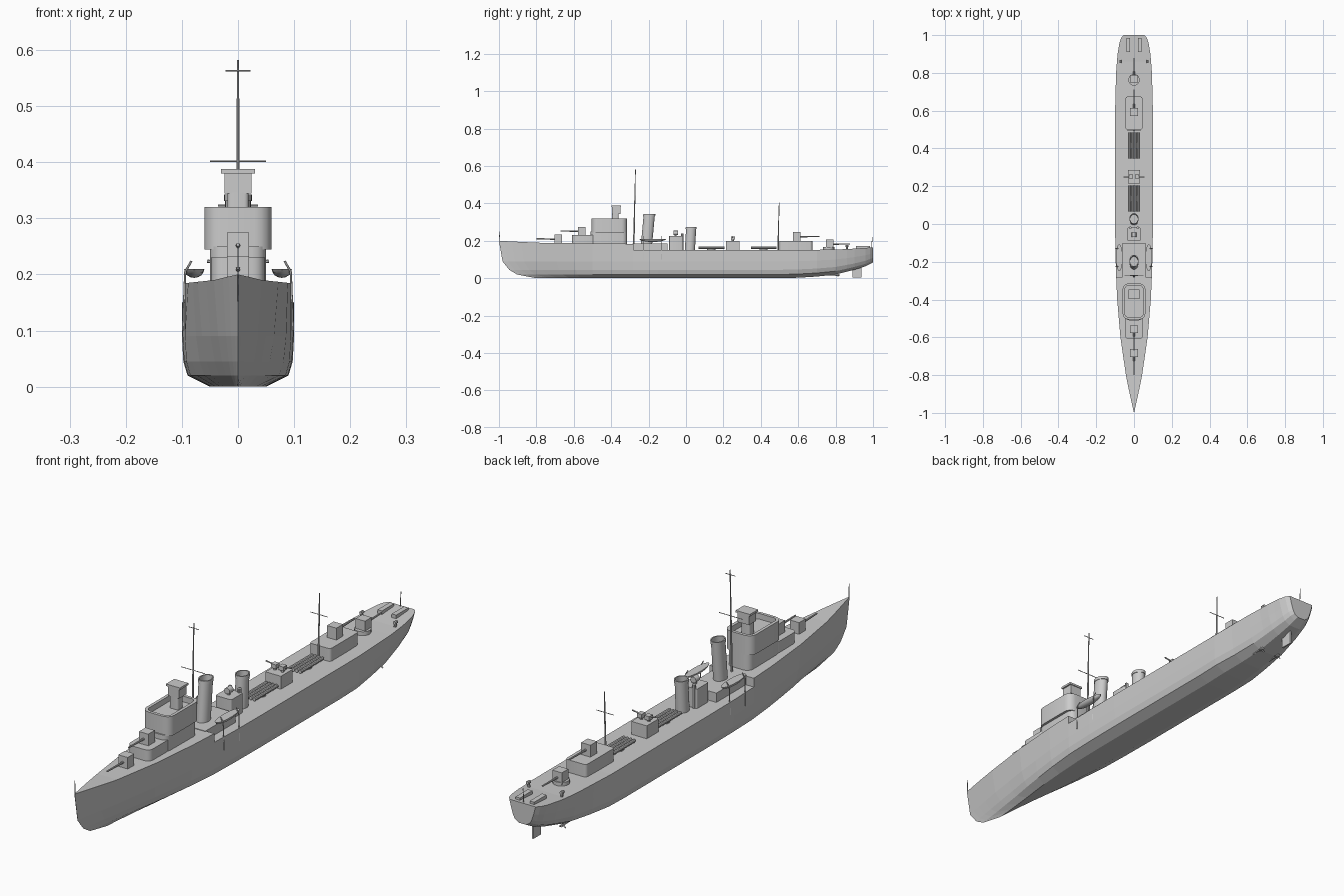
import bpy, bmesh, math
from mathutils import Vector, Matrix

if "Cube" in bpy.data.objects:
    bpy.data.objects.remove(bpy.data.objects["Cube"])


def finish(name, bm, smooth=False):
    bmesh.ops.recalc_face_normals(bm, faces=bm.faces)
    me = bpy.data.meshes.new(name)
    bm.to_mesh(me)
    bm.free()
    ob = bpy.data.objects.new(name, me)
    bpy.context.collection.objects.link(ob)
    if smooth:
        bpy.ops.object.select_all(action='DESELECT')
        ob.select_set(True)
        bpy.context.view_layer.objects.active = ob
        bpy.ops.object.shade_smooth_by_angle(angle=math.radians(35))
    return ob


def block(name, x, y, z, r=0, well=0, rim=0.012):
    """Box from (min, max) ranges; r rounds upright edges, well sinks the top."""
    bm = bmesh.new()
    bmesh.ops.create_cube(bm, size=1)
    for v in bm.verts:
        for i, (a, b) in enumerate((x, y, z)):
            v.co[i] = a if v.co[i] < 0 else b
    if r:
        up = [e for e in bm.edges if abs(e.verts[0].co.z - e.verts[1].co.z) > 1e-5]
        bmesh.ops.bevel(bm, geom=up, offset=r, segments=4, profile=0.5, affect='EDGES')
    if well:
        bm.normal_update()
        top = max(bm.faces, key=lambda f: f.normal.z)
        bmesh.ops.inset_region(bm, faces=[top], thickness=rim)
        low = bmesh.ops.extrude_face_region(bm, geom=[top])
        bmesh.ops.translate(bm, verts=[g for g in low['geom'] if isinstance(g, bmesh.types.BMVert)],
                            vec=(0, 0, -well))
        if top.is_valid:
            bmesh.ops.delete(bm, geom=[top], context='FACES_ONLY')
    return finish(name, bm, r > 0)


def rod(name, p, q, r, n=8, r2=None):
    p, q = Vector(p), Vector(q)
    bm = bmesh.new()
    m = Matrix.Translation((p + q) / 2) @ (q - p).to_track_quat('Z', 'Y').to_matrix().to_4x4()
    bmesh.ops.create_cone(bm, cap_ends=True, segments=n, radius1=r,
                          radius2=r if r2 is None else r2, depth=(q - p).length, matrix=m)
    return finish(name, bm, n > 6)


def lerp(tab, y):
    for (a, va), (b, vb) in zip(tab, tab[1:]):
        if y <= b:
            return va + (vb - va) * max(0, (y - a) / (b - a))
    return tab[-1][1]


# Hull: lofted sections with raked stem, rising stern and a forecastle step
WIDTH = [(-1, 0.0005), (-.9, .023), (-.8, .043), (-.6, .072), (-.4, .089), (-.2, .098), (0, .1),
         (.6, .1), (.8, .095), (.9, .087), (.96, .077), (.985, .068), (1, .056)]
FORE = [(-1, .2), (-.8, .19), (-.6, .187), (-.28, .184)]
AFT = [(-.28, .15), (.6, .15), (.85, .155), (1, .165)]
KEEL = [(.5, 0), (.6, .003), (.7, .009), (.8, .02), (.9, .045), (.96, .064), (1, .085)]
STEM = [(0, -.8), (.01, -.87), (.022, -.91), (.045, -.945), (.085, -.98), (.2, -1)]
LEVELS = [(0, .5, .7), (.02, .9, .6), (.045, .975, .45), (.09, 1, .25), (1, 1, 0)]
stations = [(y, FORE) for y in (-1, -.97, -.93, -.88, -.8, -.7, -.6, -.5, -.4, -.28)] + \
           [(y, AFT) for y in (-.28, -.15, 0, .3, .5, .6, .7, .8, .86, .9, .93, .96, .985, 1)]
bm = bmesh.new()
rings = []
for s, decktab in stations:
    deck, keel, half = lerp(decktab, s), lerp(KEEL, s), []
    for z, f, fine in LEVELS:
        zz = deck if z == 1 else keel + z * (deck - keel) / .15 if s > .5 else z
        stem = lerp(STEM, zz)
        yy = s if s > -.5 else -.5 + (s + .5) * (stem + .5) / -.5
        k = max(0, (-.3 - s) / .7)
        t = max(0, (s - .6) / .4)
        half.append((lerp(WIDTH, s) * f * (1 - fine * max(k, .6 * t)), yy, zz))
    pts = [(-x, y, z) for x, y, z in reversed(half)] + half
    rings.append([bm.verts.new(p) for p in pts])
for a, b in zip(rings, rings[1:]):
    n = len(a)
    for i in range(n):
        j = (i + 1) % n
        if (a[i].co - b[i].co).length > 1e-5 or (a[j].co - b[j].co).length > 1e-5:
            bm.faces.new((a[i], a[j], b[j], b[i]))
bm.faces.new(rings[0])
bm.faces.new(rings[-1])
bmesh.ops.remove_doubles(bm, verts=bm.verts, dist=1e-5)
finish("hull", bm)

# Forward superstructure and bridge
block("forward_gun_deck", (-.048, .048), (-.61, -.48), (.17, .23), .022)
block("bridge_base", (-.05, .05), (-.51, -.315), (.17, .25), .025)
block("bridge_upper", (-.06, .06), (-.505, -.315), (.245, .32), .03, .022)
block("director_pedestal", (-.019, .019), (-.395, -.36), (.29, .346), .008)
block("director_box", (-.024, .024), (-.395, -.35), (.344, .382))
block("director_roof", (-.03, .03), (-.398, -.347), (.38, .388))
block("midship_house", (-.06, .06), (-.285, -.1), (.14, .186))


# Funnels: raked oval tubes with a recessed top
def funnel(name, y, rake, z0, z1, rx, ry):
    bm = bmesh.new()
    rings = []
    for z, k in ((z0, 1), (z1 - .012, 1), (z1 - .012, 1.08), (z1, 1.08), (z1, .9), (z1 - .03, .9)):
        yc = y + rake * (z - z0) / (z1 - z0)
        rings.append([bm.verts.new((rx * k * math.cos(a), yc + ry * k * math.sin(a), z))
                      for a in (i * math.tau / 24 for i in range(24))])
    for a, b in zip(rings, rings[1:]):
        for i in range(24):
            bm.faces.new((a[i - 1], a[i], b[i], b[i - 1]))
    bm.faces.new(rings[0])
    bm.faces.new(rings[-1])
    finish(name, bm, True)


funnel("fore_funnel", -.214, .018, .15, .343, .023, .03)
funnel("aft_funnel", .02, .008, .14, .275, .023, .027)

# Searchlight house between funnels
block("searchlight_house", (-.034, .034), (-.09, -.018), (.14, .225), .006)
rod("searchlight_post", (0, -.056, .22), (0, -.056, .235), .006)
rod("searchlight", (0, -.068, .242), (0, -.044, .242), .012, 12)
rod("vent_left", (-.02, -.02, .14), (-.02, -.02, .24), .007)
rod("vent_right", (.02, -.02, .14), (.02, -.02, .24), .007)


# Main guns: shield plus barrel; d = -1 points forward, 1 aft
def gun(name, y, z, d, reach):
    ys = sorted((y - d * .02, y + d * .02))
    block(name + "_shield", (-.02, .02), ys, (z, z + .046))
    rod(name + "_barrel", (0, y, z + .022), (0, y + d * reach, z + .024), .0045, 8, .003)


gun("gun_one", -.683, .187, -1, .117)
gun("gun_two", -.557, .229, -1, .113)
gun("gun_three", .593, .2, 1, .12)
gun("gun_four", .768, .16, 1, .11)
rod("gun_four_base", (0, .763, .145), (0, .763, .168), .03, 20)

# Aft deckhouse
block("aft_deckhouse", (-.045, .045), (.5, .675), (.14, .2), .012)

# Torpedo tube banks
for b, yc in enumerate((.135, .415)):
    rod(f"torpedo_mount_{b}", (0, yc, .14), (0, yc, .158), .022, 16)
    for i in range(4):
        x = -.0225 + i * .015
        rod(f"torpedo_tube_{b}_{i}", (x, yc - .068, .164), (x, yc + .07, .164), .0068, 10)

# Anti-aircraft platform with outward guns
block("light_gun_platform", (-.033, .033), (.215, .287), (.14, .2))
for s in (-1, 1):
    rod("light_gun_post", (s * .016, .25, .195), (s * .016, .25, .215), .006)
    block("light_gun_body", sorted((s * .006, s * .026)), (.24, .262), (.208, .224))
    rod("light_gun_barrel", (s * .02, .25, .218), (s * .055, .25, .224), .003, 6)

# Masts, yards and staffs
rod("foremast", (0, -.28, .15), (0, -.27, .582), .0045, 8, .0018)
rod("foremast_lower_yard", (-.05, -.275, .402), (.05, -.275, .402), .0015, 6)
rod("foremast_upper_yard", (-.022, -.271, .563), (.022, -.271, .563), .0015, 6)
rod("mainmast", (0, .492, .15), (0, .498, .405), .004, 8, .0016)
rod("mainmast_yard", (-.036, .496, .323), (.036, .496, .323), .0015, 6)
rod("bow_staff", (0, -.996, .195), (0, -.998, .25), .0015, 6)
rod("stern_staff", (0, .992, .16), (0, .996, .22), .0015, 6)

# Paired fittings: boats, davits, stern gear, shafts and propellers
for s in (-1, 1):
    bm = bmesh.new()
    bmesh.ops.create_uvsphere(bm, u_segments=16, v_segments=8, radius=1)
    cut = bmesh.ops.bisect_plane(bm, geom=bm.verts[:] + bm.edges[:] + bm.faces[:],
                                 plane_co=(0, 0, 0), plane_no=(0, 0, 1), clear_outer=True)
    rim = [g for g in cut['geom_cut'] if isinstance(g, bmesh.types.BMEdge)]
    bmesh.ops.contextual_create(bm, geom=rim)
    for v in bm.verts:
        v.co = (s * .078 + v.co.x * .018, -.178 + v.co.y * .072, .21 + v.co.z * .016)
    finish("ship_boat", bm, True)
    for y in (-.225, -.13):
        rod("davit_post", (s * .098, y, .1), (s * .094, y, .205), .002, 6)
        rod("davit_arm", (s * .094, y, .205), (s * .083, y, .224), .002, 6)
    block("depth_charge_rack", sorted((s * .021, s * .04)), (.91, .985), (.15, .173))
    rod("charge_thrower", (s * .068, .86, .15), (s * .074, .86, .17), .005)
    rod("thrower_charge", (s * .072, .852, .173), (s * .072, .868, .173), .006)
    rod("propeller_shaft", (s * .04, .64, .018), (s * .04, .81, .018), .003, 6)
    rod("propeller_hub", (s * .04, .8, .018), (s * .04, .82, .018), .005)
    for k in range(3):
        a = math.radians(90 + 120 * k)
        rod("propeller_blade", (s * .04, .808, .018),
            (s * .04 + .015 * math.cos(a), .812, .018 + .015 * math.sin(a)), .003, 4)

# Rudder
block("rudder", (-.003, .003), (.89, .938), (.003, .075))
